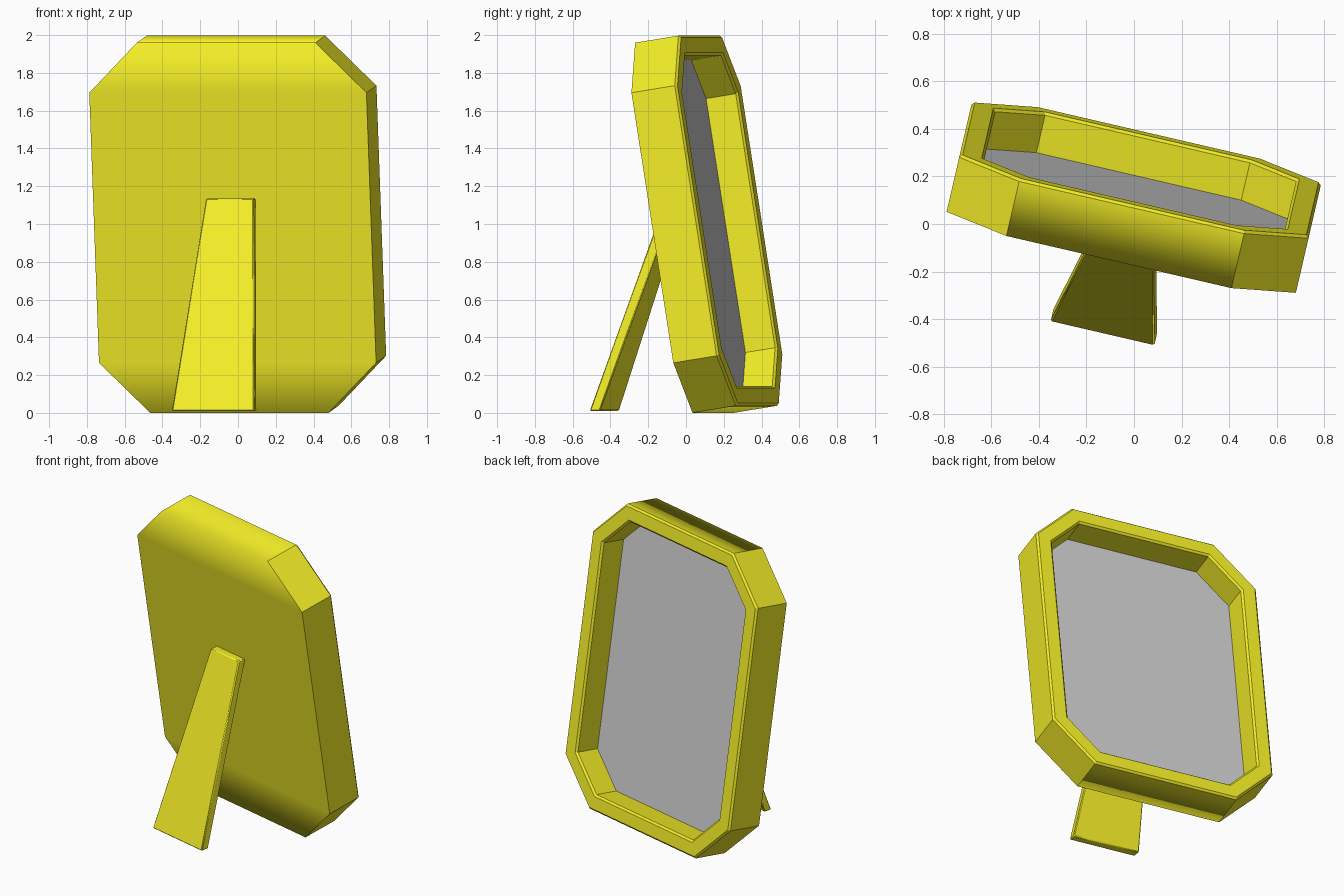
import bpy, bmesh, math
from mathutils import Matrix

if "Cube" in bpy.data.objects:
    bpy.data.objects.remove(bpy.data.objects["Cube"])

YAW, TILT = math.radians(-13.05), math.radians(9.04)
W, H, C = 0.753, 0.992, 0.268      # half width, half height, corner cut
DEPTH, RIM, FLOOR, SOFT = 0.25, 0.105, 0.075, 0.012

yellow = bpy.data.materials.new("yellow")
yellow.diffuse_color = (0.9, 0.85, 0.02, 1)
yellow.use_nodes = True
yellow.node_tree.nodes["Principled BSDF"].inputs["Base Color"].default_value = yellow.diffuse_color

base = Matrix.Translation((-0.028, -0.008, 0)) @ Matrix.Rotation(YAW, 4, 'Z')
tilted = base @ Matrix.Translation((0, 0, 0.98)) @ Matrix.Rotation(TILT, 4, 'X')


def octagon(bm, inset, y):
    w, h, c = W - inset, H - inset, C - 0.586 * inset
    pts = [(w - c, h), (w, h - c), (w, c - h), (w - c, -h),
           (c - w, -h), (-w, c - h), (-w, h - c), (c - w, h)]
    return [bm.verts.new((x, y, z)) for x, z in pts]


def cap(bm, r):
    # three bands: top, middle, bottom
    for ids in ((7, 0, 1, 6), (6, 1, 2, 5), (5, 2, 3, 4)):
        bm.faces.new([r[i] for i in ids])


def loft(bm, rings):
    for a, b in zip(rings, rings[1:]):
        n = len(a)
        for i in range(n):
            j = (i + 1) % n
            bm.faces.new((a[i], a[j], b[j], b[i]))


def finish(bm, name, matrix, mat=None, soft_edges=()):
    bmesh.ops.recalc_face_normals(bm, faces=bm.faces)
    for f in bm.faces:
        f.smooth = True
    for e in bm.edges:
        e.smooth = e.calc_face_angle(0) < math.radians(30)
    for e in soft_edges:
        e.smooth = True
    me = bpy.data.meshes.new(name)
    bm.to_mesh(me)
    bm.free()
    ob = bpy.data.objects.new(name, me)
    ob.matrix_world = matrix
    if mat:
        me.materials.append(mat)
    bpy.context.collection.objects.link(ob)
    return ob


# Frame: octagonal tray with softened rim edges
bm = bmesh.new()
profile = [(0, 0), (0, DEPTH - SOFT), (SOFT, DEPTH), (RIM - SOFT, DEPTH),
           (RIM, DEPTH - SOFT), (RIM, FLOOR - 0.02)]
rings = [octagon(bm, o, y) for o, y in profile]
loft(bm, rings)
cap(bm, rings[0])
cap(bm, rings[-1])
back = rings[0]
soft = [bm.edges.get((back[7], back[0])), bm.edges.get((back[3], back[4]))]
finish(bm, "frame", tilted, yellow, soft)

# Grey picture panel lying in the recess
bm = bmesh.new()
rings = [octagon(bm, RIM, y) for y in (FLOOR - 0.015, FLOOR)]
loft(bm, rings)
cap(bm, rings[0])
cap(bm, rings[1])
finish(bm, "picture_panel", tilted)

# Tapered leg leaning on the back
bm = bmesh.new()
ends = []
for half, y, z in ((0.224, -0.464, 0.01), (0.129, -0.071, 1.135)):
    ends.append([bm.verts.new((sx * half, y + dy, z))
                 for sx, dy in ((-1, 0), (1, 0), (1, 0.056), (-1, 0.056))])
loft(bm, ends)
bm.faces.new(ends[0])
bm.faces.new(ends[1])
leg = finish(bm, "support_leg", base, yellow)
bev = leg.modifiers.new("soft_edges", 'BEVEL')
bev.width, bev.segments = 0.006, 1
